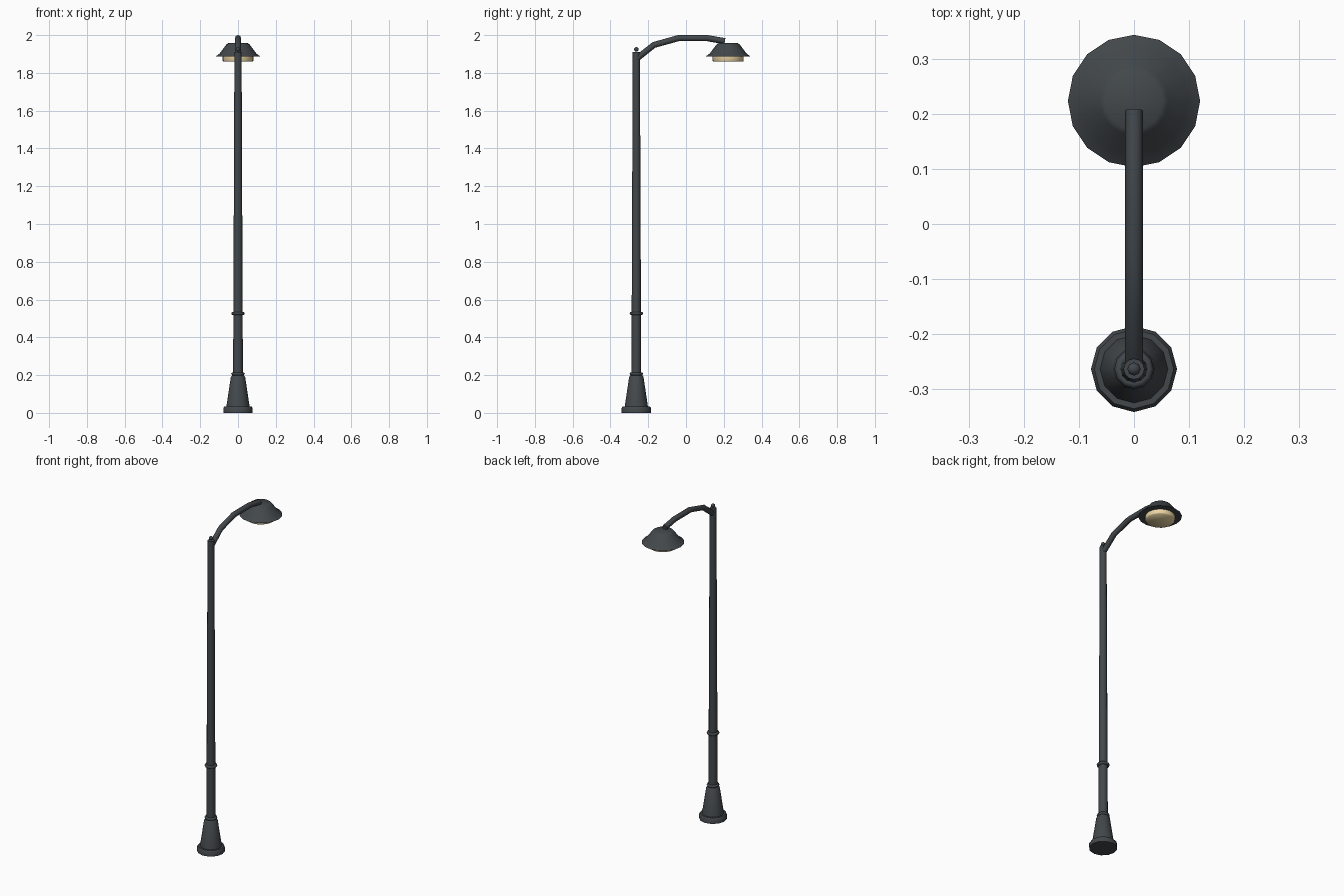
import bpy, bmesh, math

if "Cube" in bpy.data.objects:
    bpy.data.objects.remove(bpy.data.objects["Cube"])

POLE_Y, LAMP_Y = -0.263, 0.223


def material(name, color):
    m = bpy.data.materials.new(name)
    m.diffuse_color = (*color, 1)
    m.use_nodes = True
    m.node_tree.nodes["Principled BSDF"].inputs["Base Color"].default_value = m.diffuse_color
    return m


IRON = material("dark_iron", (0.055, 0.064, 0.07))
GLOW = material("warm_glass", (0.85, 0.68, 0.38))


def finish(obj, mat, angle):
    obj.data.materials.append(mat)
    bpy.ops.object.select_all(action='DESELECT')
    obj.select_set(True)
    bpy.context.view_layer.objects.active = obj
    bpy.ops.object.shade_smooth_by_angle(angle=math.radians(angle))


def lathe(name, profile, y, sides, mat=IRON, angle=40):
    """Turn (radius, z) points around a vertical axis and cap both ends."""
    bm = bmesh.new()
    rings = [[bm.verts.new((r * math.cos(2 * math.pi * i / sides),
                            r * math.sin(2 * math.pi * i / sides), z))
              for i in range(sides)] for r, z in profile]
    for a, b in zip(rings, rings[1:]):
        for i in range(sides):
            j = (i + 1) % sides
            bm.faces.new((a[i], a[j], b[j], b[i]))
    bm.faces.new(rings[0][::-1])
    bm.faces.new(rings[-1])
    bmesh.ops.recalc_face_normals(bm, faces=bm.faces)
    mesh = bpy.data.meshes.new(name)
    bm.to_mesh(mesh)
    bm.free()
    obj = bpy.data.objects.new(name, mesh)
    obj.location.y = y
    bpy.context.collection.objects.link(obj)
    finish(obj, mat, angle)
    return obj


# Base: plinth and tapered pedestal
lathe("plinth", [(0.078, 0), (0.078, 0.025), (0.072, 0.034)], POLE_Y, 12)
lathe("pedestal", [(0.062, 0.03), (0.038, 0.19), (0.03, 0.2)], POLE_Y, 12)

# Tapered pole
lathe("pole", [(0.026, 0.18), (0.019, 1.911)], POLE_Y, 12)

# Decorative rings round the pole
for name, z in (("lower_ring", 0.207), ("upper_ring", 0.527)):
    bpy.ops.mesh.primitive_torus_add(location=(0, POLE_Y, z), major_radius=0.027,
                                     minor_radius=0.009, major_segments=12,
                                     minor_segments=6)
    ring = bpy.context.object
    ring.name = name
    finish(ring, IRON, 65)

# Ball finial
bpy.ops.mesh.primitive_uv_sphere_add(segments=8, ring_count=6, radius=0.012,
                                     location=(0, POLE_Y, 1.925))
bpy.context.object.name = "finial"
finish(bpy.context.object, IRON, 65)

# Bent arm swept along a few straight pieces
path = [(-0.258, 1.878), (-0.17, 1.948), (-0.04, 1.984), (0.112, 1.984), (0.206, 1.968)]
curve = bpy.data.curves.new("arm", 'CURVE')
curve.dimensions = '3D'
curve.bevel_depth = 0.0162
curve.bevel_resolution = 2
curve.use_fill_caps = True
spline = curve.splines.new('POLY')
spline.points.add(len(path) - 1)
for point, (y, z) in zip(spline.points, path):
    point.co = (0, y, z, 1)
arm = bpy.data.objects.new("arm", curve)
bpy.context.collection.objects.link(arm)
bpy.ops.object.select_all(action='DESELECT')
arm.select_set(True)
bpy.context.view_layer.objects.active = arm
bpy.ops.object.convert(target='MESH')
finish(bpy.context.object, IRON, 50)

# Lamp head: flared shade and glowing lens below it
lathe("shade", [(0.12, 1.886), (0.098, 1.902), (0.062, 1.95), (0.052, 1.957)],
      LAMP_Y, 16)
lathe("lens", [(0.078, 1.859), (0.082, 1.864), (0.082, 1.889)], LAMP_Y, 16, GLOW, 60)
